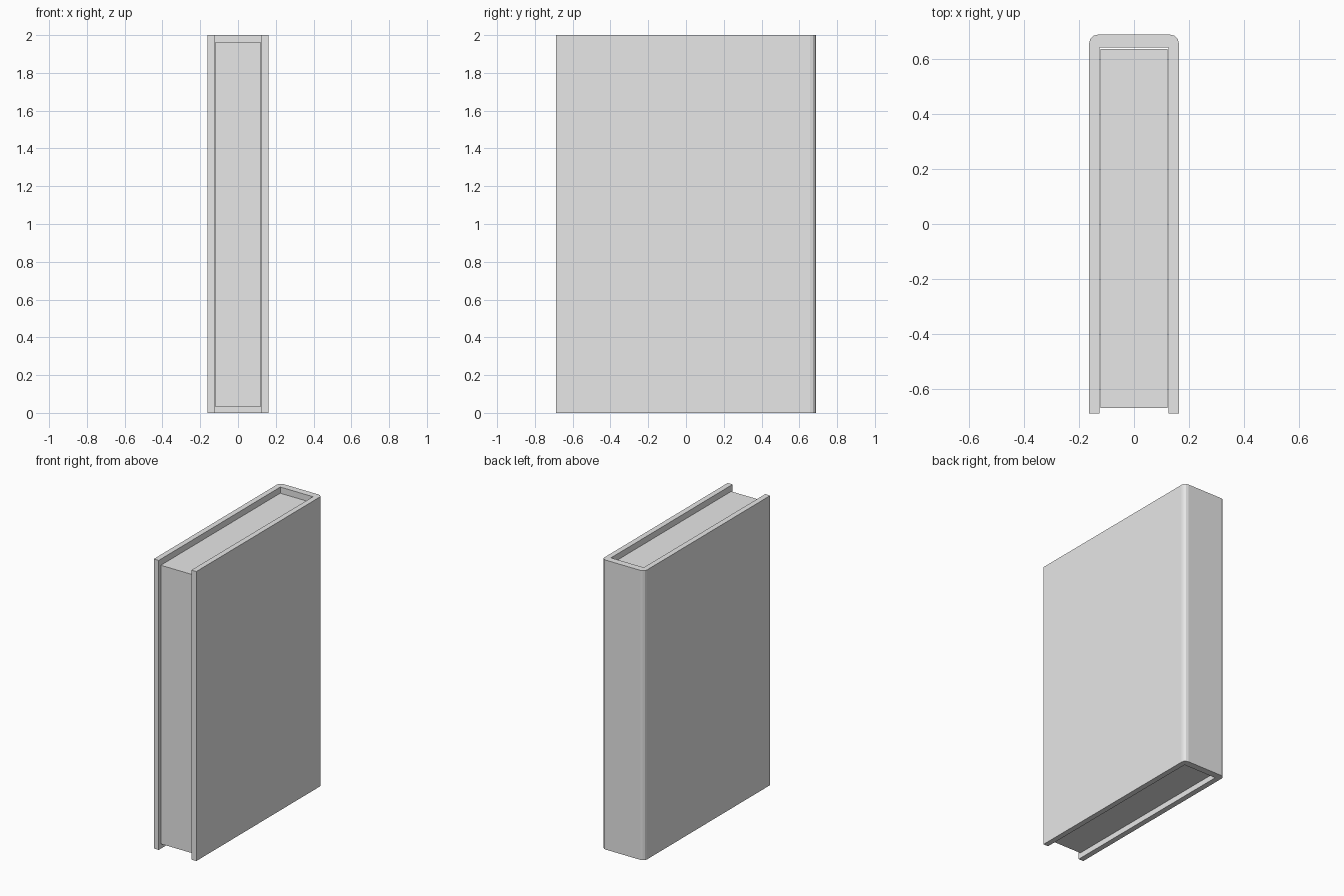
import bpy
import bmesh

cube = bpy.data.objects.get("Cube")
if cube:
    bpy.data.objects.remove(cube, do_unlink=True)

# Overall sizes
HALF_W, HALF_D, HEIGHT = 0.1625, 0.687, 2.0
IN_W, IN_BACK = 0.125, 0.64

grey = bpy.data.materials.new("light_grey")
grey.use_nodes = True
colour = (0.8, 0.8, 0.8, 1)
grey.diffuse_color = colour
grey.node_tree.nodes["Principled BSDF"].inputs["Base Color"].default_value = colour


def extrude_profile(name, points, z0, z1, round_edge=None):
    """Raise a flat outline from z0 to z1, rounding the chosen upright edges."""
    bm = bmesh.new()
    face = bm.faces.new([bm.verts.new((x, y, z0)) for x, y in points])
    raised = bmesh.ops.extrude_face_region(bm, geom=[face], use_keep_orig=True)
    for v in raised["geom"]:
        if isinstance(v, bmesh.types.BMVert):
            v.co.z = z1
    if round_edge:
        edges = [e for e in bm.edges if all(round_edge(v.co) for v in e.verts)
                 and e.verts[0].co.z != e.verts[1].co.z]
        bmesh.ops.bevel(bm, geom=edges, offset=0.03, segments=3,
                        profile=0.5, affect='EDGES')
    bmesh.ops.recalc_face_normals(bm, faces=bm.faces)
    mesh = bpy.data.meshes.new(name)
    bm.to_mesh(mesh)
    bm.free()
    mesh.materials.append(grey)
    obj = bpy.data.objects.new(name, mesh)
    bpy.context.collection.objects.link(obj)
    return obj


# Cover: a U-shaped outline with rounded spine corners
half = [(HALF_W, HALF_D), (HALF_W, -HALF_D), (IN_W, -HALF_D), (IN_W, IN_BACK)]
outline = half + [(-x, y) for x, y in reversed(half)]
extrude_profile("cover", outline, 0, HEIGHT,
                lambda co: co.y > HALF_D - 0.01)

# Page block, set slightly inside the cover
PW, PF, PB = 0.122, -0.668, 0.635
extrude_profile("pages", [(-PW, PF), (PW, PF), (PW, PB), (-PW, PB)], 0.035, HEIGHT - 0.04)
